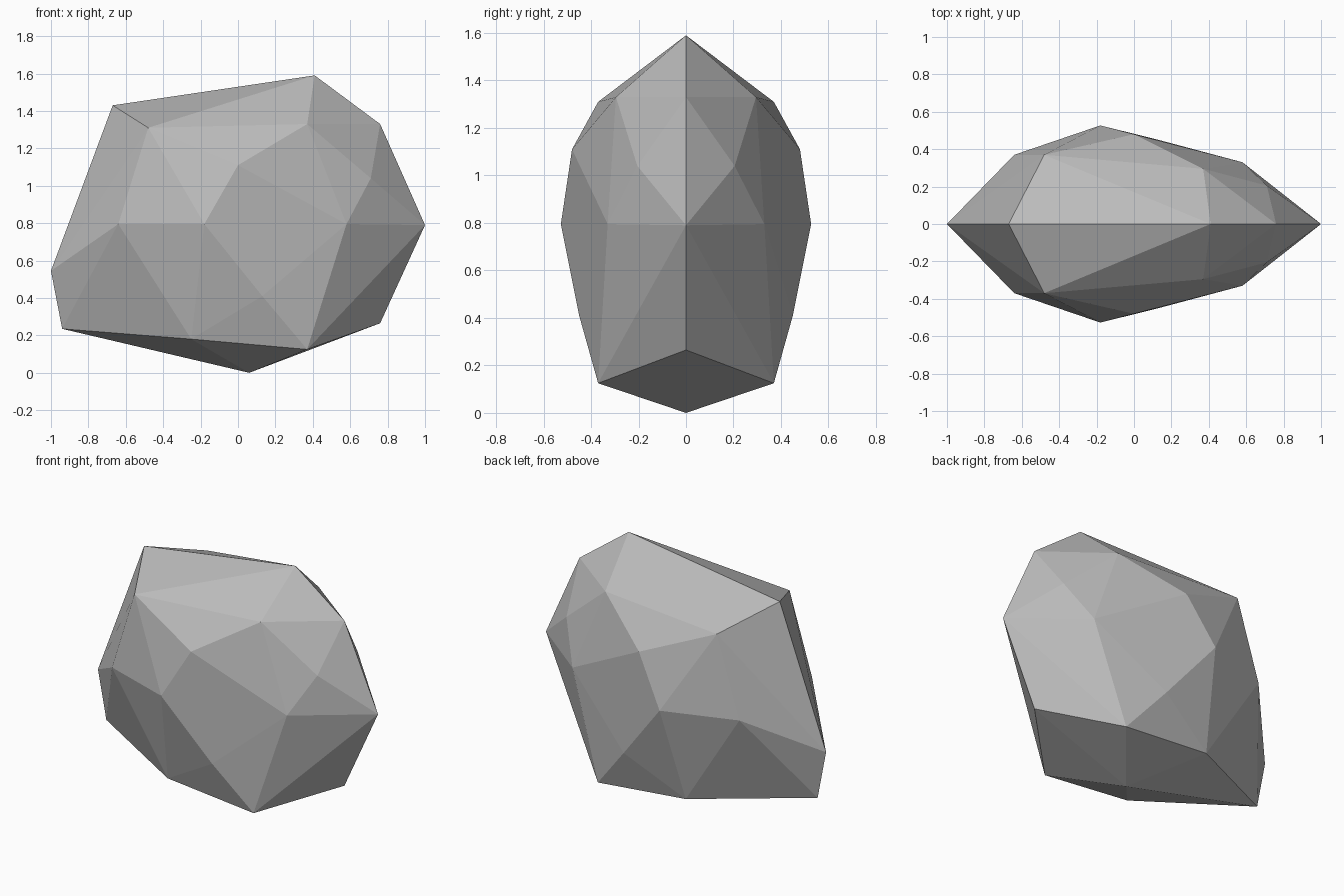
import bpy
import bmesh

cube = bpy.data.objects.get("Cube")
if cube:
    bpy.data.objects.remove(cube, do_unlink=True)

# Stone colour
stone = bpy.data.materials.new("stone_grey")
stone.use_nodes = True
colour = (0.5, 0.5, 0.5, 1)
stone.diffuse_color = colour
stone.node_tree.nodes["Principled BSDF"].inputs["Base Color"].default_value = colour

# Outline of the rock on its plane of symmetry (x, z)
rim = [(-0.67, 1.43), (0.41, 1.59), (0.76, 1.33), (1, 0.79),
       (0.76, 0.265), (0.06, 0), (-0.94, 0.235), (-1, 0.545)]

# Chipped corners of one side (x, distance from the plane, z)
corners = [(-0.48, 0.37, 1.31), (0.37, 0.295, 1.33), (0, 0.48, 1.11),
           (0.71, 0.205, 1.04), (0.58, 0.33, 0.795), (-0.18, 0.527, 0.795),
           (-0.64, 0.37, 0.795), (0.13, 0.45, 0.41), (0.37, 0.37, 0.125),
           (-0.25, 0.36, 0.18)]

# Wrap a faceted skin around the outline and both mirrored sides
bm = bmesh.new()
for x, z in rim:
    bm.verts.new((x, 0, z))
for x, y, z in corners:
    for side in (-1, 1):
        bm.verts.new((x, side * y, z))
bmesh.ops.convex_hull(bm, input=bm.verts)
bmesh.ops.recalc_face_normals(bm, faces=bm.faces)

mesh = bpy.data.meshes.new("rock")
bm.to_mesh(mesh)
bm.free()
mesh.materials.append(stone)
rock = bpy.data.objects.new("rock", mesh)
bpy.context.collection.objects.link(rock)
